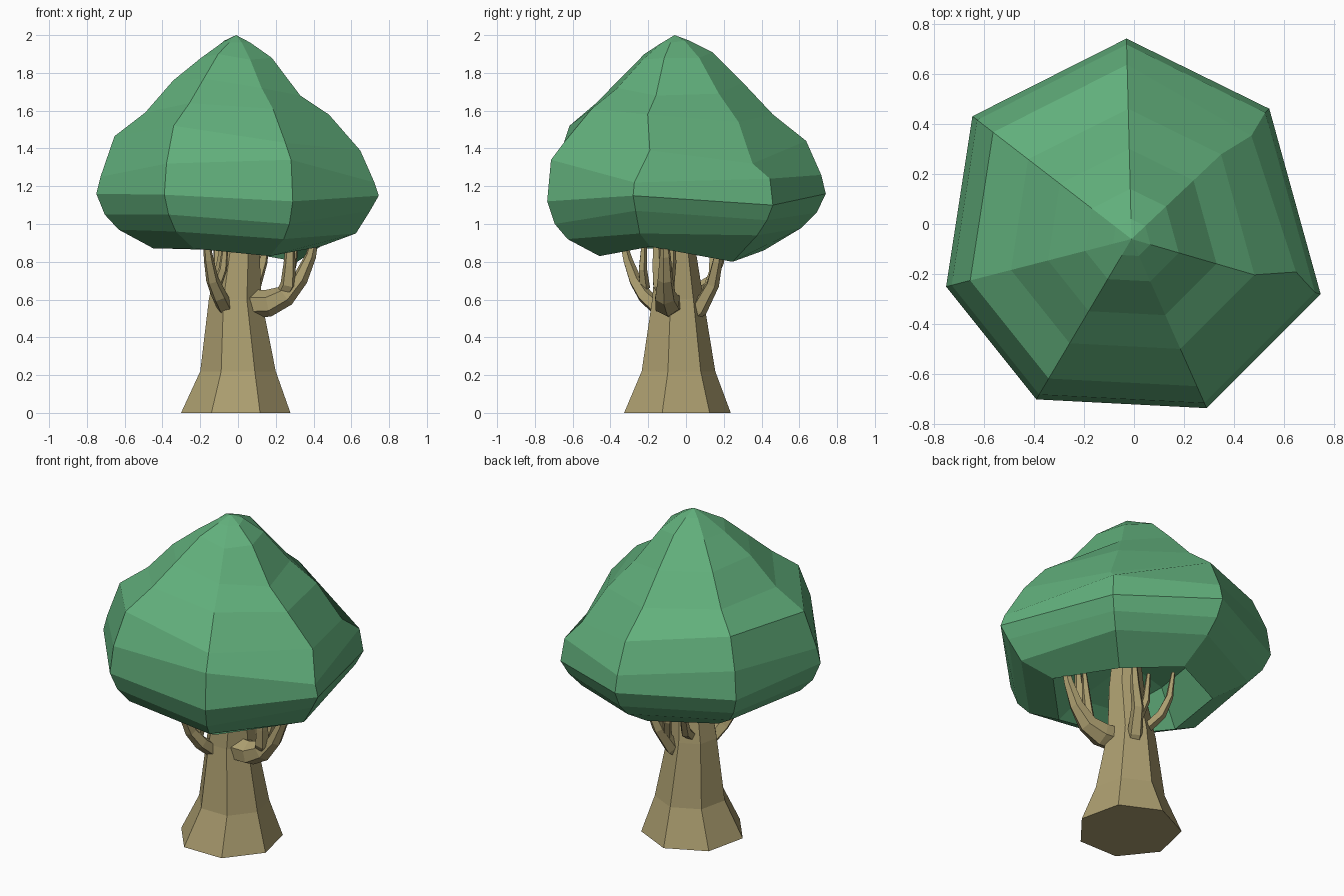
import bpy, bmesh, math
from mathutils import Vector


def material(name, color):
    m = bpy.data.materials.new(name)
    m.diffuse_color = (*color, 1)
    return m


BARK = material("bark", (0.41, 0.34, 0.16))
LEAF = material("leaf", (0.12, 0.43, 0.20))


def finish(name, bm, mat):
    bmesh.ops.recalc_face_normals(bm, faces=bm.faces)
    me = bpy.data.meshes.new(name)
    bm.to_mesh(me)
    bm.free()
    me.materials.append(mat)
    ob = bpy.data.objects.new(name, me)
    bpy.context.collection.objects.link(ob)
    return ob


def bridge(bm, a, b):
    n = len(a)
    for i in range(n):
        bm.faces.new((a[i], a[(i + 1) % n], b[(i + 1) % n], b[i]))


def limb(name, path, sides, level=False):
    """Tapered tube through (x, y, z, radius) points."""
    bm = bmesh.new()
    pts = [Vector(p[:3]) for p in path]
    rings = []
    for i, p in enumerate(pts):
        d = pts[min(i + 1, len(pts) - 1)] - pts[max(i - 1, 0)]
        if level:
            d = Vector((0, 0, 1))
        u = Vector((0, 1, 0)) if level else d.cross(Vector((0.3, 0.9, 0.1))).normalized()
        v = u.cross(d).normalized()
        ring = []
        for k in range(sides):
            a = math.tau * k / sides
            ring.append(bm.verts.new(p + path[i][3] * (u * math.cos(a) + v * math.sin(a))))
        rings.append(ring)
    for a, b in zip(rings, rings[1:]):
        bridge(bm, a, b)
    bm.faces.new(rings[0])
    bm.faces.new(rings[-1])
    return finish(name, bm, BARK)


# Trunk: flared seven-sided column running up into the crown
limb("trunk", [(-0.012, -0.06, 0, 0.297), (0, -0.05, 0.22, 0.205),
               (-0.015, -0.05, 0.6, 0.143), (0.01, -0.06, 0.9, 0.105),
               (0.01, -0.06, 1.15, 0.08)], 7, level=True)

# Branches: each curves out of the trunk, with thinner forks
limb("right_branch", [(0.05, -0.09, 0.58, 0.075), (0.16, -0.10, 0.58, 0.072),
                      (0.25, -0.11, 0.62, 0.058), (0.33, -0.11, 0.71, 0.042),
                      (0.385, -0.11, 0.83, 0.030), (0.42, -0.12, 0.98, 0.015)], 6)
limb("right_fork", [(0.24, -0.11, 0.63, 0.04), (0.265, -0.14, 0.68, 0.042),
                    (0.272, -0.15, 0.78, 0.034), (0.28, -0.155, 0.95, 0.02)], 5)
limb("right_inner_fork", [(0.23, -0.10, 0.61, 0.03), (0.26, -0.09, 0.69, 0.03),
                          (0.29, -0.075, 0.80, 0.024), (0.31, -0.07, 0.95, 0.012)], 5)
limb("back_branch", [(0.02, 0.01, 0.50, 0.045), (0.05, 0.07, 0.55, 0.045),
                     (0.09, 0.14, 0.68, 0.036), (0.13, 0.165, 0.8, 0.028),
                     (0.16, 0.19, 0.97, 0.013)], 5)
limb("back_fork", [(0.06, 0.10, 0.62, 0.028), (0.03, 0.14, 0.74, 0.024),
                   (0.01, 0.14, 0.92, 0.012)], 5)
limb("far_back_branch", [(-0.06, 0.04, 0.64, 0.03), (-0.09, 0.13, 0.70, 0.03),
                         (-0.11, 0.18, 0.80, 0.022), (-0.12, 0.20, 0.95, 0.012)], 5)
limb("left_branch", [(-0.06, -0.13, 0.54, 0.045), (-0.10, -0.22, 0.62, 0.042),
                     (-0.135, -0.27, 0.70, 0.035), (-0.155, -0.31, 0.81, 0.027),
                     (-0.175, -0.35, 0.97, 0.013)], 5)
limb("left_fork", [(-0.12, -0.22, 0.66, 0.03), (-0.08, -0.23, 0.76, 0.024),
                   (-0.06, -0.22, 0.95, 0.012)], 5)

# Crown: shell of seven ribs; each rib is its widest corner plus ring heights.
# The last height belongs to the hollow underside.
APEX = Vector((-0.01, -0.06, 2.0))
SPREAD = (0.1, 0.25, 0.45, 0.65, 0.87, 0.97, 1.0, 0.94, 0.84, 0.59, 0.42)
RIBS = [
    ((-0.03, 0.74), (1.97, 1.91, 1.75, 1.58, 1.44, 1.26, 1.16, 1.06, 0.98, 0.86, 1.05)),
    ((0.54, 0.46), (1.97, 1.88, 1.69, 1.54, 1.32, 1.24, 1.10, 1.02, 0.94, 0.80, 1.0)),
    ((0.745, -0.28), (1.96, 1.88, 1.68, 1.58, 1.39, 1.22, 1.15, 1.07, 0.95, 0.88, 0.98)),
    ((0.29, -0.735), (1.96, 1.87, 1.72, 1.61, 1.43, 1.34, 1.12, 1.00, 0.92, 0.83, 0.93)),
    ((-0.39, -0.70), (1.96, 1.90, 1.77, 1.64, 1.52, 1.32, 1.155, 1.05, 0.96, 0.87, 0.95)),
    ((-0.75, -0.25), (1.96, 1.88, 1.76, 1.59, 1.465, 1.25, 1.16, 1.05, 0.97, 0.87, 1.08)),
    ((-0.645, 0.43), (1.97, 1.89, 1.76, 1.60, 1.51, 1.33, 1.16, 1.06, 0.98, 0.87, 1.08)),
]
bm = bmesh.new()
rings = []
for k, t in enumerate(SPREAD):
    rings.append([bm.verts.new((APEX.x + t * (x - APEX.x), APEX.y + t * (y - APEX.y), z[k]))
                  for (x, y), z in RIBS])
# Nudge two ribs sideways so their ridges are not dead straight
rings[4][1].co.y -= 0.04
rings[4][2].co.y += 0.06
top = bm.verts.new(APEX)
hollow = bm.verts.new((0, -0.05, 1.08))
for i in range(7):
    bm.faces.new((top, rings[0][i], rings[0][(i + 1) % 7]))
    bm.faces.new((hollow, rings[-1][(i + 1) % 7], rings[-1][i]))
for a, b in zip(rings, rings[1:]):
    bridge(bm, a, b)
finish("crown", bm, LEAF)
